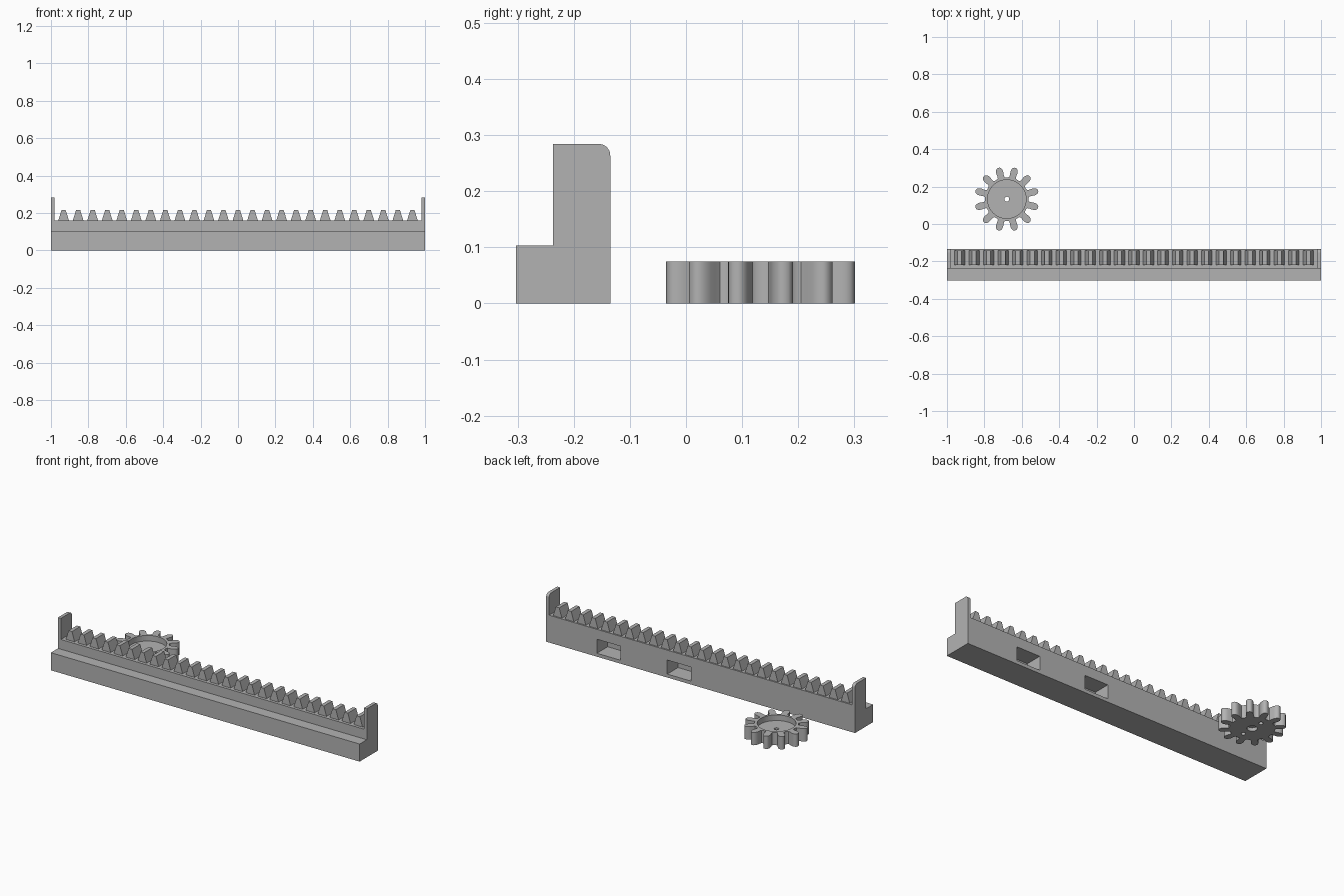
import bpy, bmesh, math
from mathutils import Vector

cube = bpy.data.objects.get("Cube")
if cube:
    bpy.data.objects.remove(cube, do_unlink=True)

grey = bpy.data.materials.new("grey plastic")
grey.use_nodes = True
COLOUR = (0.45, 0.45, 0.45, 1)
grey.diffuse_color = COLOUR
grey.node_tree.nodes["Principled BSDF"].inputs["Base Color"].default_value = COLOUR


def prism(name, points, offset):
    """Extrude a closed outline of 3D points along an offset vector."""
    bm = bmesh.new()
    face = bm.faces.new([bm.verts.new(p) for p in points])
    extruded = bmesh.ops.extrude_face_region(bm, geom=[face])
    moved = [g for g in extruded["geom"] if isinstance(g, bmesh.types.BMVert)]
    bmesh.ops.translate(bm, vec=Vector(offset), verts=moved)
    bmesh.ops.recalc_face_normals(bm, faces=bm.faces)
    mesh = bpy.data.meshes.new(name)
    bm.to_mesh(mesh)
    bm.free()
    mesh.materials.append(grey)
    obj = bpy.data.objects.new(name, mesh)
    bpy.context.scene.collection.objects.link(obj)
    return obj


def box(name, x0, x1, y0, y1, z0, z1):
    corners = [(x0, y0, z0), (x1, y0, z0), (x1, y1, z0), (x0, y1, z0)]
    return prism(name, corners, (0, 0, z1 - z0))


def cylinder(name, x, y, z0, z1, radius, sides=48):
    ring = [(x + radius * math.cos(math.tau * i / sides),
             y + radius * math.sin(math.tau * i / sides), z0) for i in range(sides)]
    return prism(name, ring, (0, 0, z1 - z0))


def cut(target, cutter):
    cutter.hide_render = True
    cutter.hide_viewport = True
    mod = target.modifiers.new("cut", "BOOLEAN")
    mod.operation = "DIFFERENCE"
    mod.solver = "EXACT"
    mod.object = cutter


FRONT, STEP, BACK = -0.303, -0.237, -0.135
LEDGE, DECK, TOP = 0.103, 0.16, 0.284

# Stepped rack body with two blind pockets in its back
body = prism("rack_body", [(-1, y, z) for y, z in (
    (FRONT, 0), (BACK, 0), (BACK, DECK), (STEP, DECK), (STEP, LEDGE), (FRONT, LEDGE))], (2, 0, 0))
for i, x in enumerate((0.062, 0.518)):
    cut(body, box(f"pocket_cutter_{i + 1}", x, x + 0.154, -0.235, BACK + 0.05, 0.02, 0.102))

# Upright end stops with a rounded back corner
R = 0.02
arc = [(BACK - R + R * math.cos(a), TOP - R + R * math.sin(a))
       for a in (math.pi / 2 * i / 8 for i in range(9))]
for name, x in (("right_end_stop", -1), ("left_end_stop", 0.981)):
    prism(name, [(x, y, z) for y, z in [(STEP, DECK), (BACK, DECK)] + arc + [(STEP, TOP)]],
          (0.019, 0, 0))

# Row of straight rack teeth
PITCH = 0.0777
for i in range(-12, 13):
    x = i * PITCH
    prism(f"rack_tooth_{i + 13}", [(x + dx, -0.22, z) for dx, z in (
        (-0.0285, DECK), (0.0285, DECK), (0.011, 0.216), (-0.011, 0.216))], (0, 0.077, 0))

# Pinion gear: one tooth flank mirrored and repeated round the hub
GX, GY, HEIGHT, TEETH = -0.68, 0.133, 0.075, 12
flank = [(0.117, 0.19), (0.121, 0.145), (0.134, 0.133), (0.146, 0.131),
         (0.156, 0.118), (0.164, 0.095), (0.170, 0.065), (0.173, 0.03)]
tooth = [(r, -a) for r, a in flank] + [(r, a) for r, a in reversed(flank)]
outline = []
for i in range(TEETH):
    centre = math.tau * (i + 0.5) / TEETH
    outline += [(GX + r * math.cos(centre + a), GY + r * math.sin(centre + a), 0)
                for r, a in tooth]
gear = prism("pinion_gear", outline, (0, 0, HEIGHT))

# Gear recess, axle hole, underside socket and two small blind holes
cut(gear, cylinder("recess_cutter", GX, GY, 0.042, 0.1, 0.103, 64))
cut(gear, cylinder("axle_cutter", GX, GY, -0.05, 0.15, 0.013, 24))
cut(gear, cylinder("socket_cutter", GX, GY, -0.05, 0.02, 0.027, 32))
for i, side in enumerate((-1, 1)):
    cut(gear, cylinder(f"small_hole_cutter_{i + 1}", GX, GY + side * 0.07, -0.05, 0.02, 0.012, 20))

# Smooth the curved parts, keeping hard edges sharp
bpy.context.view_layer.update()
bpy.ops.object.select_all(action="DESELECT")
for name in ("pinion_gear", "right_end_stop", "left_end_stop"):
    obj = bpy.data.objects[name]
    obj.select_set(True)
    bpy.context.view_layer.objects.active = obj
bpy.ops.object.shade_smooth_by_angle(angle=math.radians(35))
